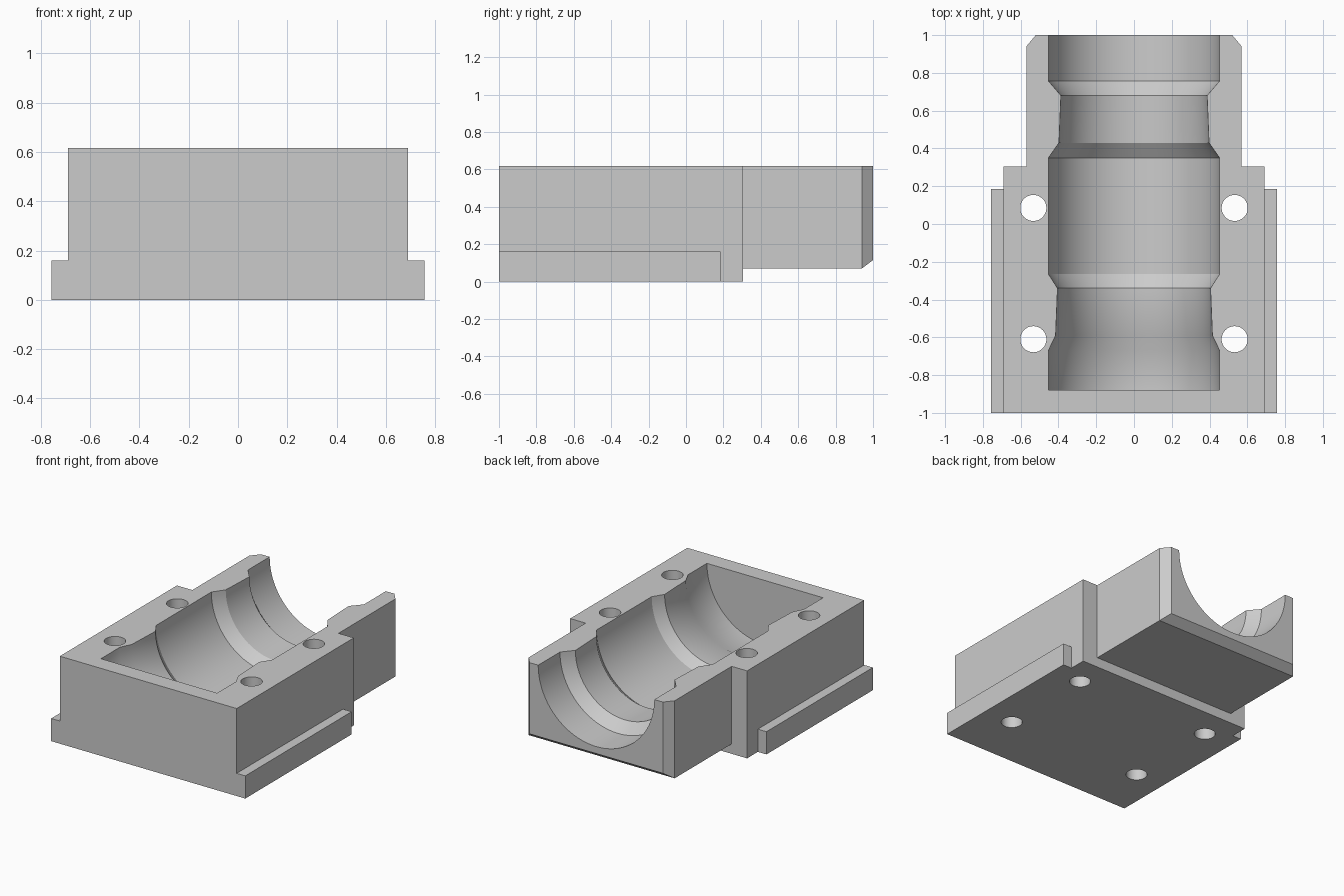
import bpy, bmesh, math

cube = bpy.data.objects.get("Cube")
if cube:
    bpy.data.objects.remove(cube, do_unlink=True)

TOP = 0.617      # split face height, also the bore axis
BORE = 0.453     # main bore radius

grey = bpy.data.materials.new("plain_grey")
grey.use_nodes = True
grey.diffuse_color = (0.6, 0.6, 0.6, 1)
grey.node_tree.nodes["Principled BSDF"].inputs["Base Color"].default_value = (0.6, 0.6, 0.6, 1)


def add_object(name, bm):
    bmesh.ops.recalc_face_normals(bm, faces=bm.faces)
    mesh = bpy.data.meshes.new(name)
    bm.to_mesh(mesh)
    bm.free()
    mesh.materials.append(grey)
    obj = bpy.data.objects.new(name, mesh)
    bpy.context.collection.objects.link(obj)
    return obj


def prism(name, outline, z0, z1):
    """Extrude an xy outline from z0 to z1."""
    bm = bmesh.new()
    face = bm.faces.new([bm.verts.new((x, y, z0)) for x, y in outline])
    ext = bmesh.ops.extrude_face_region(bm, geom=[face])["geom"]
    bmesh.ops.translate(bm, vec=(0, 0, z1 - z0),
                        verts=[v for v in ext if isinstance(v, bmesh.types.BMVert)])
    return add_object(name, bm)


def box(name, w, y0, y1, z0, z1):
    return prism(name, [(-w, y0), (w, y0), (w, y1), (-w, y1)], z0, z1)


def revolve_y(name, profile, steps=96):
    """Solid of revolution about the bore axis, profile of (y, radius)."""
    bm = bmesh.new()
    rings = []
    for y, r in profile:
        rings.append([bm.verts.new((r * math.cos(a), y, TOP + r * math.sin(a)))
                      for a in (2 * math.pi * i / steps for i in range(steps))])
    for a, b in zip(rings, rings[1:]):
        for i in range(steps):
            j = (i + 1) % steps
            bm.faces.new((a[i], a[j], b[j], b[i]))
    bm.faces.new(rings[0])
    bm.faces.new(rings[-1])
    return add_object(name, bm)


def combine(target, tool, operation):
    """Apply a boolean and discard the tool."""
    mod = target.modifiers.new(operation, 'BOOLEAN')
    mod.operation, mod.object, mod.solver = operation, tool, 'EXACT'
    bpy.context.view_layer.objects.active = target
    bpy.ops.object.modifier_apply(modifier=mod.name)
    bpy.data.objects.remove(tool, do_unlink=True)


# Main block with side rails
body = box("mould_half", 0.69, -1, 0.305, 0, TOP)
combine(body, box("side_rails", 0.757, -1, 0.185, 0, 0.16), 'UNION')

# Neck with chamfered rear corners and chamfered lower rear edge
neck = prism("neck", [(-0.57, 0.2), (0.57, 0.2), (0.57, 0.94), (0.52, 1),
                      (-0.52, 1), (-0.57, 0.94)], 0.07, TOP)
bm = bmesh.new()
bm.from_mesh(neck.data)
bmesh.ops.bisect_plane(bm, geom=bm.verts[:] + bm.edges[:] + bm.faces[:],
                       plane_co=(0, 0.94, 0.07), plane_no=(0, 0.045, -0.06),
                       clear_outer=True)
bmesh.ops.holes_fill(bm, edges=[e for e in bm.edges if e.is_boundary])
bmesh.ops.recalc_face_normals(bm, faces=bm.faces)
bm.to_mesh(neck.data)
bm.free()
combine(body, neck, 'UNION')

# Stepped half-round bore, open at the rear
bore = revolve_y("bore_cutter", [
    (-0.88, BORE), (-0.67, BORE), (-0.59, 0.415), (-0.34, 0.405), (-0.265, BORE),
    (0.35, BORE), (0.43, 0.397), (0.68, 0.387), (0.757, BORE), (1.1, BORE)])
combine(body, bore, 'DIFFERENCE')

# Four bolt holes
for x in (-0.533, 0.533):
    for y in (-0.61, 0.085):
        ring = [(x + 0.069 * math.cos(i * math.pi / 24), y + 0.069 * math.sin(i * math.pi / 24))
                for i in range(48)]
        combine(body, prism("hole_cutter", ring, -0.1, 0.8), 'DIFFERENCE')

# Smooth the round walls, keep machined edges crisp
bpy.ops.object.select_all(action='DESELECT')
body.select_set(True)
bpy.context.view_layer.objects.active = body
bpy.ops.object.shade_smooth_by_angle(angle=math.radians(32))
